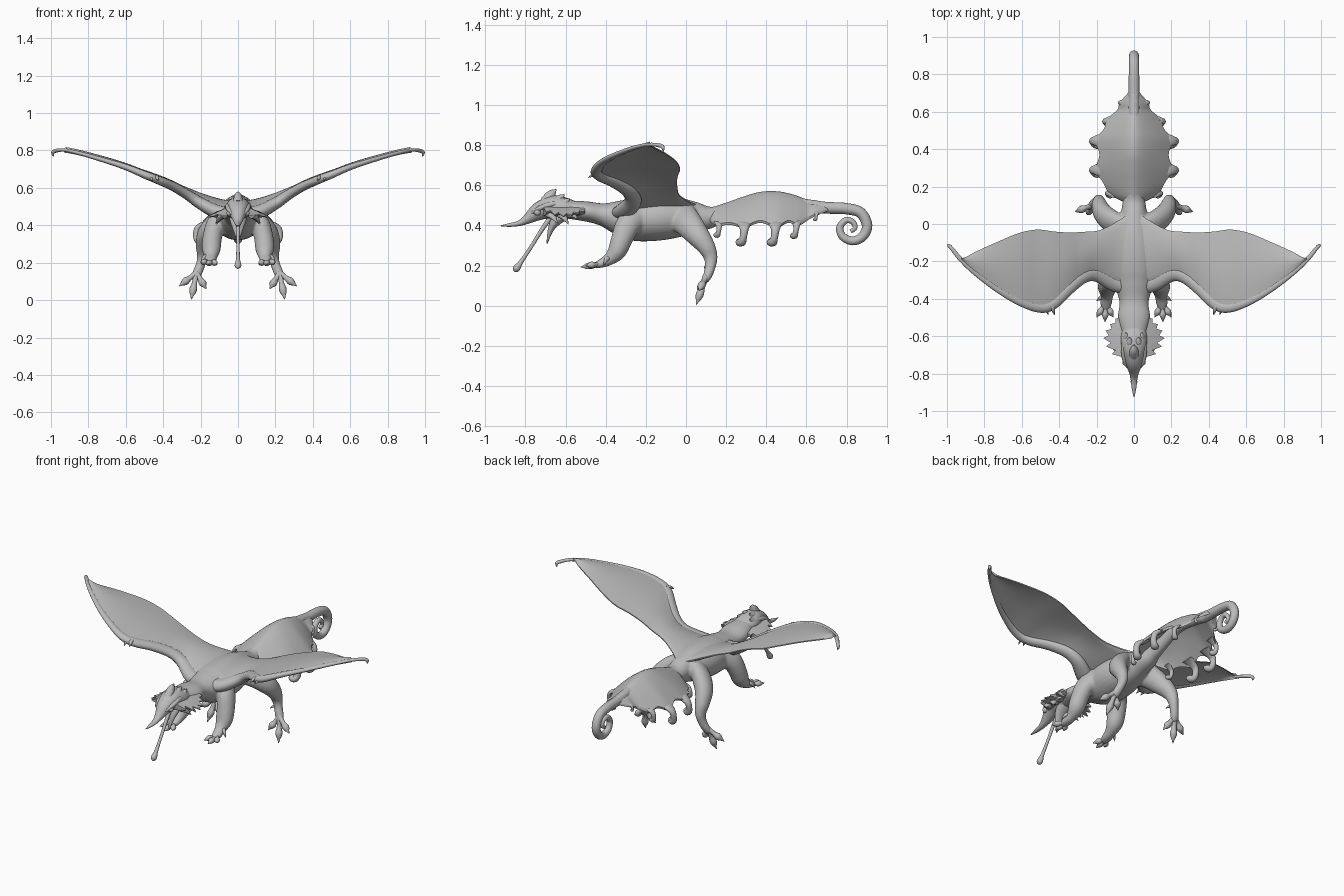
import bpy, bmesh, math
from mathutils import Vector

cube = bpy.data.objects.get("Cube")
if cube:
    bpy.data.objects.remove(cube, do_unlink=True)

grey = bpy.data.materials.new("stone grey")
grey.use_nodes = True
grey.diffuse_color = (0.5, 0.5, 0.5, 1)
grey.node_tree.nodes["Principled BSDF"].inputs["Base Color"].default_value = grey.diffuse_color

X, Y, Z = Vector((1, 0, 0)), Vector((0, 1, 0)), Vector((0, 0, 1))


def spline(points, steps=5):
    """Smooth interpolation through tuples of any length."""
    pts = [points[0]] + list(points) + [points[-1]]
    out = []
    for a, b, c, d in zip(pts, pts[1:], pts[2:], pts[3:]):
        for i in range(steps):
            t = i / steps
            out.append([q + t / 2 * (r - p + t * (2 * p - 5 * q + 4 * r - s + t * (3 * (q - r) + s - p)))
                        for p, q, r, s in zip(a, b, c, d)])
    return out + [list(points[-1])]


def loft(name, rings, mirror=False):
    """Skin closed rings into one smooth capped object."""
    bm = bmesh.new()
    rows = [[bm.verts.new(co) for co in ring] for ring in rings]
    for a, b in zip(rows, rows[1:]):
        for i in range(len(a)):
            j = (i + 1) % len(a)
            bm.faces.new((a[i], a[j], b[j], b[i]))
    bm.faces.new(rows[0])
    bm.faces.new(rows[-1])
    bmesh.ops.recalc_face_normals(bm, faces=bm.faces)
    return finish(name, bm, mirror)


def finish(name, bm, mirror):
    mesh = bpy.data.meshes.new(name)
    bm.to_mesh(mesh)
    bm.free()
    mesh.materials.append(grey)
    obj = bpy.data.objects.new(name, mesh)
    bpy.context.collection.objects.link(obj)
    bpy.ops.object.select_all(action='DESELECT')
    obj.select_set(True)
    bpy.context.view_layer.objects.active = obj
    bpy.ops.object.shade_smooth_by_angle(angle=math.radians(50))
    if mirror:
        obj.modifiers.new("Mirror", 'MIRROR').use_mirror_merge = False
    return obj


def tube(name, path, mirror=False, ref=X, sides=16, steps=5):
    """Path of (x, y, z, radius along ref, other radius)."""
    pts = spline([p if len(p) == 5 else p + (p[3],) for p in path], steps)
    centres = [Vector(p[:3]) for p in pts]
    rings = []
    for i, (c, p) in enumerate(zip(centres, pts)):
        tan = (centres[min(i + 1, len(pts) - 1)] - centres[max(i - 1, 0)]).normalized()
        side = (ref - tan * ref.dot(tan)).normalized()
        up = side.cross(tan)
        rings.append([c + side * max(p[3], .001) * math.cos(a) + up * max(p[4], .001) * math.sin(a)
                      for a in (math.tau * k / sides for k in range(sides))])
    return loft(name, rings, mirror)


def spike(name, base, tip, wide, thin, mirror=True, ref=Z):
    """Curved tapering spine, claw or horn."""
    mid = [(a + b) / 2 for a, b in zip(base, tip)]
    mid[2] += .008
    tube(name, [(*base, wide, thin), (*mid, wide * .7, thin * .7), (*tip, .001, .001)],
         mirror, ref, sides=10, steps=4)


def blend(objs):
    """Fuse overlapping parts into one softly joined skin."""
    bpy.ops.object.select_all(action='DESELECT')
    for obj in objs:
        obj.select_set(True)
    bpy.context.view_layer.objects.active = objs[0]
    bpy.ops.object.convert(target='MESH')
    bpy.ops.object.join()
    remesh = objs[0].modifiers.new("Remesh", 'REMESH')
    remesh.mode, remesh.voxel_size, remesh.use_smooth_shade = 'VOXEL', .007, True
    soften = objs[0].modifiers.new("Soften", 'SMOOTH')
    soften.factor, soften.iterations = .5, 8


# Neck, torso and tail core
body = tube("body", [(0, y, z, rx, rz) for y, z, rx, rz in (
    (-.6, .48, .06, .045), (-.5, .47, .086, .05), (-.42, .455, .078, .056),
    (-.34, .44, .1, .085), (-.26, .43, .125, .107), (-.15, .435, .13, .112),
    (-.05, .44, .11, .102), (.04, .44, .075, .08), (.12, .44, .06, .055),
    (.2, .465, .04, .042), (.4, .525, .03, .032), (.6, .5, .03, .032),
    (.7, .487, .028, .03))], sides=28)

# Legs, fused into the torso
front_legs = tube("front_legs", [(.08, -.24, .45, .05, .065), (.12, -.29, .4, .052, .062),
                                 (.138, -.32, .33, .052, .054), (.143, -.345, .27, .05, .047),
                                 (.145, -.385, .23, .034, .031), (.15, -.43, .208, .031, .021),
                                 (.152, -.46, .2, .02, .012)], True)
hind_legs = tube("hind_legs", [(.06, -.02, .44, .05, .08), (.115, .01, .41, .054, .072),
                               (.165, .055, .355, .052, .06), (.185, .1, .295, .042, .046),
                               (.188, .122, .245, .032, .036), (.197, .122, .2, .026, .028),
                               (.215, .108, .15, .026, .023), (.228, .095, .12, .024, .014)], True)
blend([body, front_legs, hind_legs])

# Tail end rolled into a spiral
tube("tail_curl", [(0, y, z, r) for y, z, r in (
    (.62, .49, .03), (.72, .487, .029), (.8, .483, .028), (.87, .463, .027),
    (.902, .4, .026), (.88, .345, .024), (.83, .323, .022), (.78, .345, .02),
    (.766, .39, .018), (.795, .425, .016), (.83, .418, .014), (.842, .388, .012),
    (.82, .37, .01))])

# Arched leaf-shaped tail membrane: y, half width, ridge height, edge height
leaf = spline([
    (.12, .06, .487, .43), (.16, .13, .50, .41), (.22, .165, .52, .415),
    (.29, .205, .545, .4), (.37, .185, .567, .425), (.45, .205, .57, .4),
    (.51, .16, .56, .425), (.56, .145, .545, .41), (.61, .09, .525, .44),
    (.65, .075, .517, .46), (.71, .024, .513, .485)])
rings = []
for y, w, ridge, edge in leaf:
    across = [-1 + k / 10 for k in range(21)]
    arch = [(w * t, y, edge + (ridge - edge) * (1 - abs(t) ** 1.4)) for t in across]
    under = [(x * .97, y, z - .012) for x, y, z in reversed(arch)]
    rings.append(arch + under)
loft("tail_membrane", rings)

# Curled knobs hanging from the membrane edge
for i, (w, y, top, size) in enumerate(((.13, .165, .41, .65), (.2, .29, .405, 1), (.2, .445, .405, 1),
                                       (.14, .55, .415, .75), (.07, .65, .465, .4))):
    tube(f"tail_knob_{i + 1}", [(w + dx * size, y + dy * size, top + dz * size, ry * size, r * size)
         for dx, dy, dz, ry, r in ((-.045, 0, .014, .04, .006), (-.01, 0, .0, .034, .013),
                                   (.018, 0, -.025, .022, .017), (.022, -.005, -.065, .018, .018),
                                   (.008, -.015, -.09, .024, .02), (-.012, -.025, -.085, .02, .018),
                                   (-.022, -.03, -.078, .005, .005))],
         True, Y, sides=12, steps=4)

# Wing outlines from root to tip
lead = [(0, -.33, .485), (.1, -.31, .492), (.2, -.265, .535), (.27, -.28, .577), (.35, -.347, .62),
        (.43, -.425, .653), (.5, -.447, .678), (.6, -.42, .715), (.72, -.355, .75),
        (.85, -.26, .785), (.93, -.185, .8)]
trail = [(0, .08, .49), (.08, .02, .515), (.18, -.032, .55), (.27, -.042, .583), (.35, -.045, .62),
         (.43, -.04, .652), (.52, -.03, .682), (.62, -.05, .72), (.74, -.1, .757),
         (.84, -.145, .782), (.9, -.178, .797)]
thick = (.045, .048, .04, .034, .03, .028, .025, .02, .016, .013, .011)

# Cambered membrane, thick at the shoulder
rings = []
for a, b in zip(spline(lead), spline(trail)):
    a, b = Vector(a), Vector(b)
    upper, lower = [], []
    root = max(0, 1 - a.x / .3)
    for k in range(19):
        u = k / 18
        arch = math.sin(math.pi * u)
        mid = a.lerp(b, u) + Z * .014 * arch
        half = .004 + .007 * (1 - u) + .035 * root * arch ** .5
        upper.append(mid + Z * half * .7)
        lower.append(mid - Z * half)
    rings.append(upper + lower[::-1])
loft("wing_membranes", rings, True)

# Arm bone under the leading edge, flush on top, with a hooked tip
bone = [(x, y, z + .01 - r * .7, r * 1.1, r * .8) for (x, y, z), r in zip(lead, thick)]
bone += [(x, y, z, r, r) for x, y, z, r in
         ((.975, -.13, .798, .01), (.99, -.115, .788, .009), (.987, -.113, .768, .002))]
tube("wing_bones", bone, True, Y)
for i, x in enumerate((.425, .458)):
    spike(f"wing_claw_{i + 1}", (x + .015, -.43, .655), (x, -.487, .637), .016, .015)

# Head tapering into a slender beak
tube("head", [(0, y, z, rx, rz) for y, z, rx, rz in (
    (-.52, .475, .05, .03), (-.6, .485, .07, .053), (-.66, .49, .066, .06),
    (-.71, .48, .056, .05), (-.75, .46, .044, .04), (-.79, .432, .028, .025),
    (-.83, .411, .018, .014), (-.88, .402, .012, .009), (-.925, .398, .002, .002))], sides=20)
tube("lower_jaw", [(0, -.61, .46, .05, .035), (0, -.65, .42, .042, .026),
                   (0, -.675, .375, .026, .014), (0, -.692, .31, .003, .003)])
tube("tongue", [(0, -.66, .46, .014), (0, -.71, .39, .011), (0, -.77, .295, .009),
                (0, -.82, .22, .011), (0, -.845, .185, .018), (0, -.857, .172, .006)])

# Eyes
bm = bmesh.new()
bmesh.ops.create_uvsphere(bm, u_segments=16, v_segments=10, radius=.017)
bmesh.ops.translate(bm, verts=bm.verts, vec=(.045, -.74, .465))
finish("eyes", bm, True)

# Brow ridges and crown crest
tube("brow_ridges", [(.03, -.77, .46, .007), (.05, -.73, .485, .012), (.055, -.67, .505, .013),
                     (.05, -.61, .51, .004)], True)
for i, (x, y, z) in enumerate(((0, -.645, .58), (.025, -.605, .555), (.045, -.58, .535))):
    spike(f"crest_spike_{i + 1}", (x * .8, y - .05, z - .065), (x, y, z), .03, .035, x > 0, X)

# Cheek frill: a sloping plate with a jagged rim
outline = [(.05, -.715), (.12, -.695), (.1, -.675), (.15, -.655), (.125, -.635), (.165, -.61),
           (.135, -.595), (.152, -.57), (.12, -.56), (.128, -.535), (.1, -.53), (.1, -.505), (.05, -.5)]
rings = []
for x, y in outline:
    drop = .498 - (x - .05) * .45
    rings.append([(.02, y, .505), (x * .7, y, .515 - x * .25), (x, y, drop),
                  (x, y, drop - .006), (x * .7, y, .45), (.02, y, .45)])
loft("cheek_frill", rings, True)
for i, tip in enumerate(((.12, -.64, .41), (.115, -.585, .405), (.1, -.54, .43))):
    spike(f"frill_spike_{i + 1}", (.075, tip[1] - .04, .455), tip, .018, .026)


def toe(name, start, end, r):
    """Digit with a padded end and a pointed claw."""
    a, b = Vector(start), Vector(end)
    tube(name, [(*a.lerp(b, t), r * k) for t, k in
                ((0, 1), (.35, .75), (.6, 1.15), (.75, .9), (.85, .5), (1, .08))], True, X, sides=10, steps=4)


# Toes and claws
for i, tip in enumerate(((.11, -.5, .195), (.155, -.525, .192), (.2, -.5, .2))):
    toe(f"front_toe_{i + 1}", (.152, -.42, .208), tip, .015)
spike("front_thumb", (.17, -.39, .235), (.2, -.41, .2), .013, .013)
for i, tip in enumerate(((.17, .06, .06), (.25, .05, .003), (.315, .065, .075))):
    toe(f"hind_toe_{i + 1}", (.222, .1, .145), tip, .018)
spike("hind_dewclaw", (.2, .115, .2), (.162, .09, .185), .012, .012)
